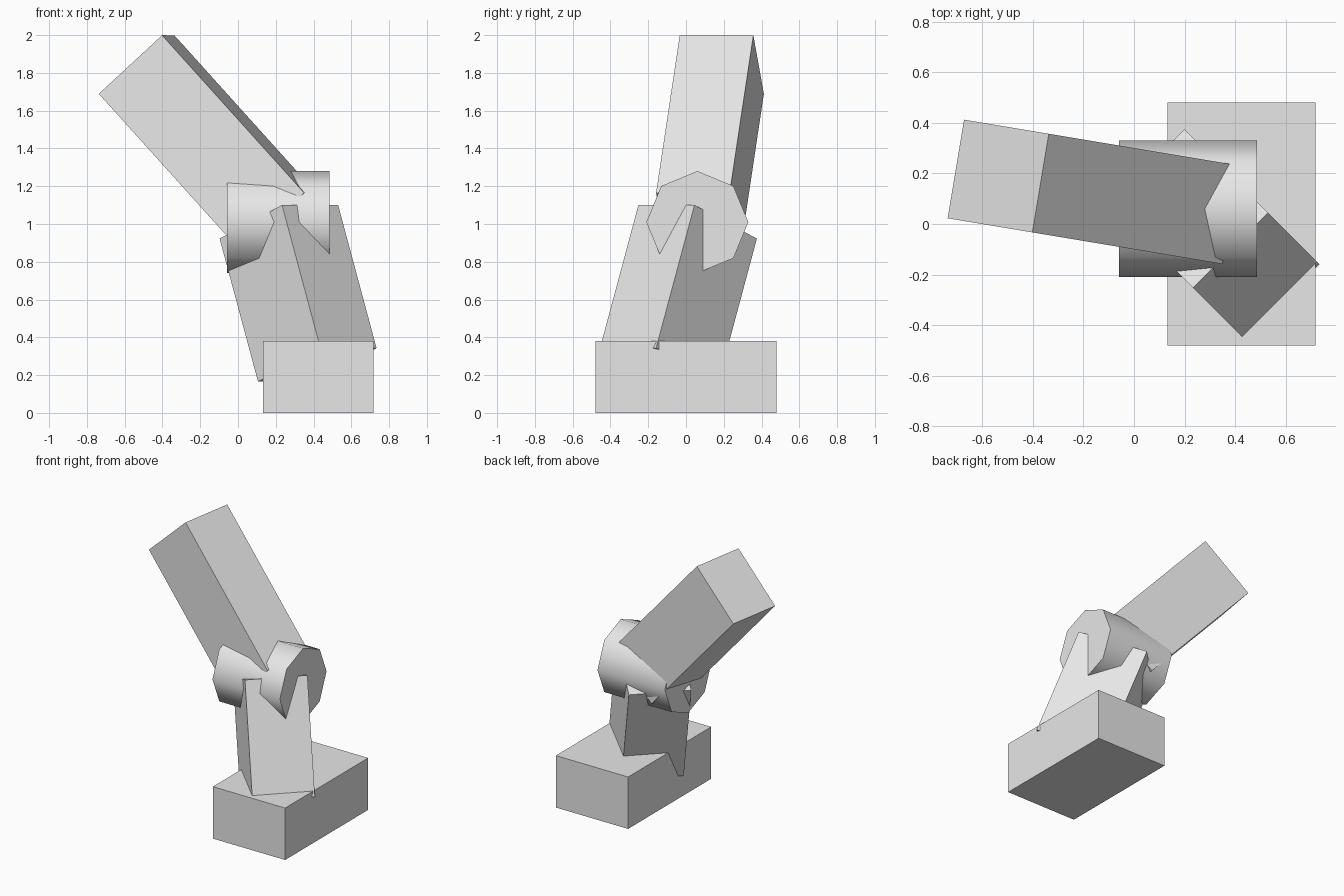
import bpy
import math
from mathutils import Matrix, Vector

default_cube = bpy.data.objects.get("Cube")
if default_cube:
    bpy.data.objects.remove(default_cube, do_unlink=True)

# Single plain grey
grey = bpy.data.materials.new("plain_grey")
grey.use_nodes = True
colour = (0.8, 0.8, 0.8, 1.0)
grey.diffuse_color = colour
grey.node_tree.nodes["Principled BSDF"].inputs["Base Color"].default_value = colour


def block(name, center, size, side=(1, 0, 0), axis=(0, 0, 1)):
    """Box whose local x follows side and whose local z follows axis."""
    bpy.ops.mesh.primitive_cube_add(size=1)
    obj = bpy.context.object
    obj.name = name
    z = Vector(axis).normalized()
    y = z.cross(Vector(side)).normalized()
    x = y.cross(z)
    turn = Matrix((x, y, z)).transposed().to_4x4()
    obj.data.transform(Matrix.Translation(center) @ turn @ Matrix.Diagonal((*size, 1)))
    obj.data.materials.append(grey)
    return obj


# Flat base
block("base", (0.425, 0, 0.19), (0.585, 0.96, 0.38))

# Leaning lower arm, set cornerwise on the base
block("lower_arm", (0.318, -0.04, 0.633), (0.42, 0.5, 0.81),
      side=(1, 1, 0), axis=(-0.2, 0.2, 0.745))

# Tilted upper arm
block("upper_arm", (-0.161, 0.127, 1.427), (0.395, 0.46, 1.13),
      side=(0.164, 0.986, 0), axis=(-0.666, 0.111, 0.739))

# Eight-sided elbow drum lying along x
bpy.ops.mesh.primitive_cylinder_add(vertices=8, radius=0.27, depth=0.545,
                                    location=(0.213, 0.06, 1.01),
                                    rotation=(0, math.radians(90), 0))
drum = bpy.context.object
drum.name = "elbow_drum"
drum.data.materials.append(grey)
bpy.ops.object.shade_smooth_by_angle(angle=math.radians(60))
